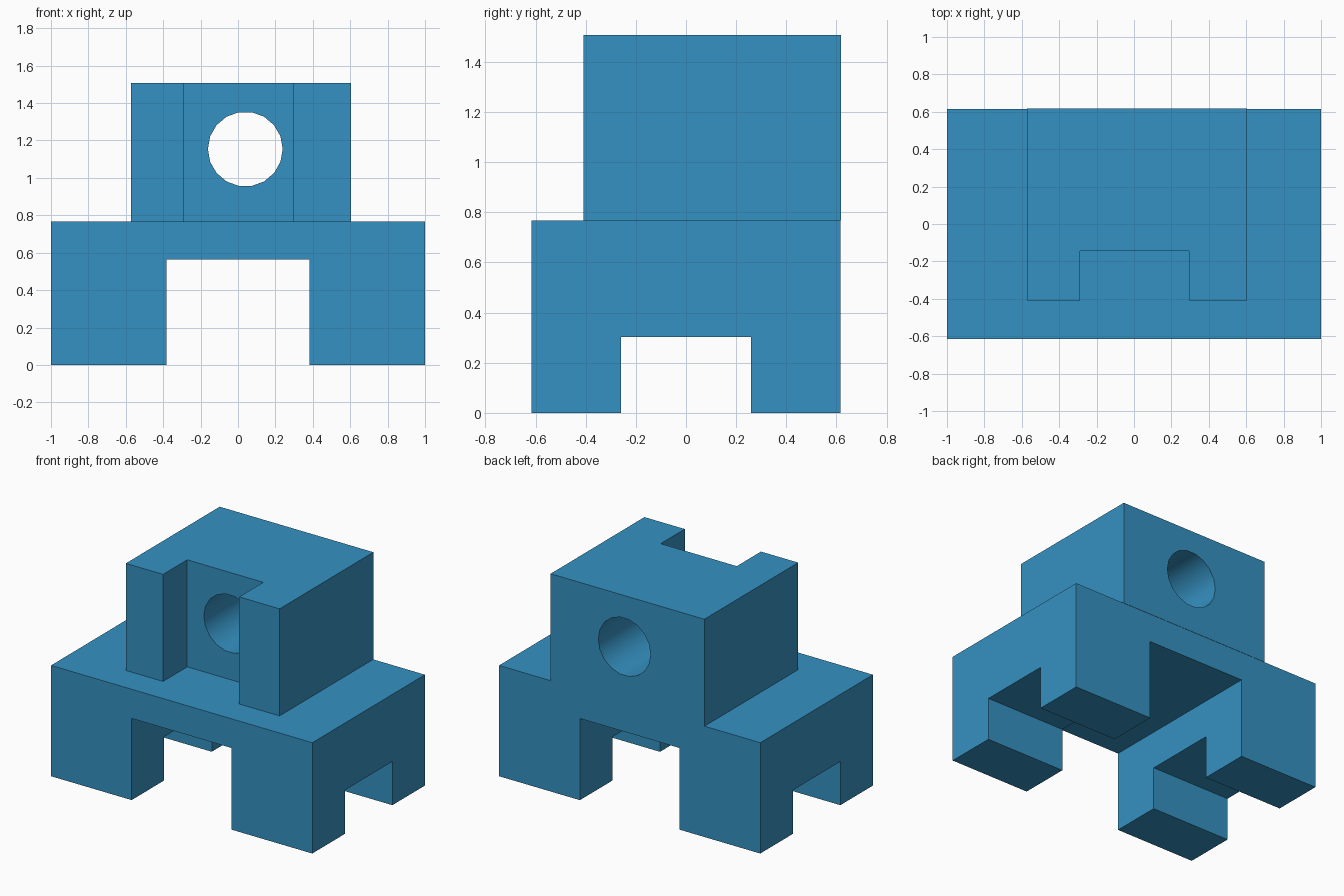
import bpy, bmesh
from math import cos, sin, tau, radians

cube = bpy.data.objects.get("Cube")
if cube:
    bpy.data.objects.remove(cube, do_unlink=True)

blue = bpy.data.materials.new("blue")
blue.use_nodes = True
colour = (0.036, 0.285, 0.54, 1)
blue.diffuse_color = colour
blue.node_tree.nodes["Principled BSDF"].inputs["Base Color"].default_value = colour


def prism(name, profile, axis, low, high):
    """Extrude a 2D profile along an axis; profile uses the other two axes in order."""
    def place(point, depth):
        co = list(point)
        co.insert("xyz".index(axis), depth)
        return co
    bm = bmesh.new()
    face = bm.faces.new([bm.verts.new(place(p, low)) for p in profile])
    extruded = bmesh.ops.extrude_face_region(bm, geom=[face], use_keep_orig=True)
    for v in extruded["geom"]:
        if isinstance(v, bmesh.types.BMVert):
            v.co["xyz".index(axis)] = high
    bmesh.ops.recalc_face_normals(bm, faces=bm.faces)
    mesh = bpy.data.meshes.new(name)
    bm.to_mesh(mesh)
    bm.free()
    mesh.materials.append(blue)
    obj = bpy.data.objects.new(name, mesh)
    bpy.context.collection.objects.link(obj)
    return obj


def cut(target, cutter):
    cutter.hide_render = True
    mod = target.modifiers.new("cut", "BOOLEAN")
    mod.object = cutter
    mod.solver = "EXACT"
    bpy.ops.object.select_all(action="DESELECT")
    bpy.context.view_layer.objects.active = target
    target.select_set(True)
    bpy.ops.object.modifier_apply(modifier=mod.name)
    bpy.data.objects.remove(cutter, do_unlink=True)


half_depth, deck, top = 0.616, 0.767, 1.508

# Four-legged base: tall arch front to back, low arch side to side
base = prism("base", [(-1, 0), (-0.383, 0), (-0.383, 0.565), (0.381, 0.565),
                      (0.381, 0), (1, 0), (1, deck), (-1, deck)],
             "y", -half_depth, half_depth)
w = 0.26
cut(base, prism("side_arch_cutter", [(-w, -0.1), (w, -0.1), (w, 0.302), (-w, 0.302)],
                "x", -1.2, 1.2))

# Upper block with a notch in its front
left, right, front, back = 0.604, -0.573, -0.408, half_depth + 0.002
block = prism("upper_block", [(right, front), (-0.288, front), (-0.288, -0.144),
                              (0.295, -0.144), (0.295, front), (left, front),
                              (left, back), (right, back)],
              "z", deck, top)

# Round hole through the block
sides, radius = 18, 0.2
circle = [(0.039 + radius * cos(tau * i / sides), 1.154 + radius * sin(tau * i / sides))
          for i in range(sides)]
cut(block, prism("hole_cutter", circle, "y", -1, 1))
bpy.ops.object.shade_smooth_by_angle(angle=radians(30))
